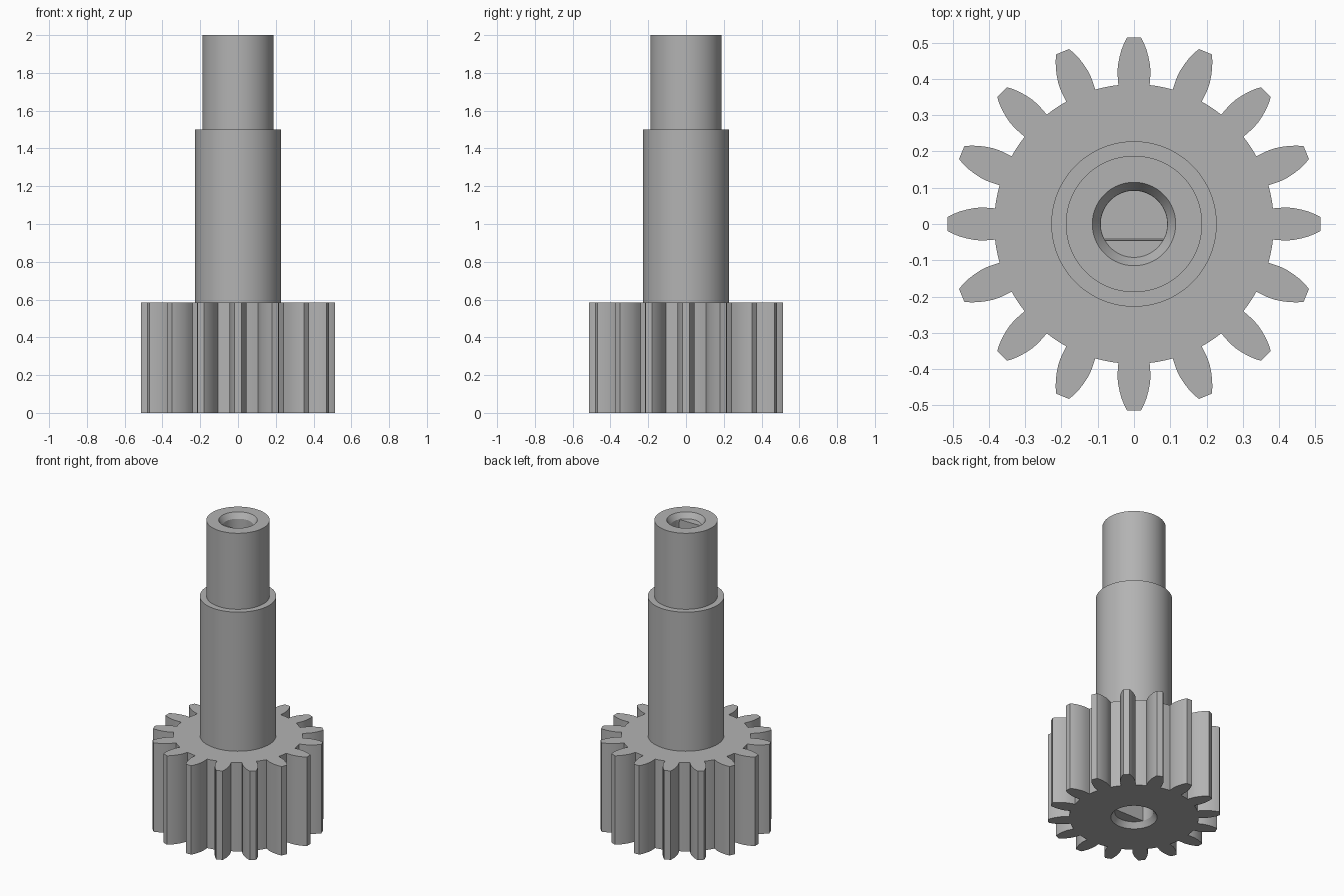
import bpy, bmesh, math
from mathutils import Vector

if "Cube" in bpy.data.objects:
    bpy.data.objects.remove(bpy.data.objects["Cube"])

grey = bpy.data.materials.new("plain grey")
grey.use_nodes = True
grey.diffuse_color = (0.45, 0.45, 0.45, 1)
grey.node_tree.nodes["Principled BSDF"].inputs["Base Color"].default_value = grey.diffuse_color

TEETH = 16
GEAR_H = 0.585


def loft(name, sections):
    """Closed solid through (outline, z) sections with equal point counts."""
    bm = bmesh.new()
    rings = [[bm.verts.new((x, y, z)) for x, y in pts] for pts, z in sections]
    for low, high in zip(rings, rings[1:]):
        for i in range(len(low)):
            j = (i + 1) % len(low)
            bm.faces.new((low[i], low[j], high[j], high[i]))
    bm.faces.new(rings[0])
    bm.faces.new(rings[-1])
    bmesh.ops.recalc_face_normals(bm, faces=bm.faces)
    mesh = bpy.data.meshes.new(name)
    bm.to_mesh(mesh)
    bm.free()
    mesh.materials.append(grey)
    obj = bpy.data.objects.new(name, mesh)
    bpy.context.collection.objects.link(obj)
    return obj


def circle(r, n=96):
    return [(r * math.cos(math.tau * i / n), r * math.sin(math.tau * i / n)) for i in range(n)]


def d_shape(r, flat_y, n=64):
    """Circle cut off by a flat facing +y."""
    start = math.asin(flat_y / r)
    sweep = math.pi - 2 * start
    return [(r * math.cos(start + sweep * i / n), r * math.sin(start + sweep * i / n))
            for i in range(n + 1)]


def gear_outline():
    # half tooth as (radius along the tooth, half width)
    flank = [(0.383, 0.043), (0.40, 0.0445), (0.42, 0.0455), (0.44, 0.044),
             (0.46, 0.040), (0.48, 0.0345), (0.50, 0.0265), (0.514, 0.019)]
    tooth = [(a, -w) for a, w in flank] + [(a, w) for a, w in reversed(flank)]
    pitch = math.tau / TEETH
    root = math.hypot(*flank[0])
    edge = math.atan2(flank[0][1], flank[0][0])
    gap = [edge + (pitch - 2 * edge) * k / 4 for k in range(1, 4)]
    tooth += [(root * math.cos(a), root * math.sin(a)) for a in gap]
    pts = []
    for t in range(TEETH):
        c, s = math.cos(pitch * t), math.sin(pitch * t)
        pts += [(x * c - y * s, x * s + y * c) for x, y in tooth]
    return pts


def combine(target, tool, operation):
    mod = target.modifiers.new(operation.lower(), "BOOLEAN")
    mod.operation = operation
    mod.solver = "EXACT"
    mod.object = tool
    bpy.context.view_layer.objects.active = target
    bpy.ops.object.modifier_apply(modifier=mod.name)
    bpy.data.objects.remove(tool)


# Toothed pinion with the stepped shaft rising from it
pinion = loft("pinion_shaft", [(gear_outline(), 0), (gear_outline(), GEAR_H)])
shaft = loft("shaft", [(circle(0.228), 0.2), (circle(0.228), 1.5),
                       (circle(0.188), 1.5), (circle(0.188), 2)])
combine(pinion, shaft, "UNION")

# Blind D bores with chamfered mouths at both ends
for mouth, bore, z_end, z_floor in ((0.115, 0.092, 2, 1.45), (0.138, 0.115, 0, 0.55)):
    inward = math.copysign(1, z_floor - z_end)
    lip = z_end + 0.035 * inward
    outside = z_end - 0.035 * inward
    combine(pinion, loft("mouth_cutter", [(circle(2 * mouth - bore), outside),
                                          (circle(bore), lip)]), "DIFFERENCE")
    combine(pinion, loft("bore_cutter", [(d_shape(bore, -0.045), lip - 0.01 * inward),
                                         (d_shape(bore - 0.0005, -0.038), z_floor)]), "DIFFERENCE")

# Smooth round walls, sharp rims
bpy.ops.object.select_all(action="DESELECT")
pinion.select_set(True)
bpy.context.view_layer.objects.active = pinion
bpy.ops.object.shade_smooth_by_angle(angle=math.radians(25))
